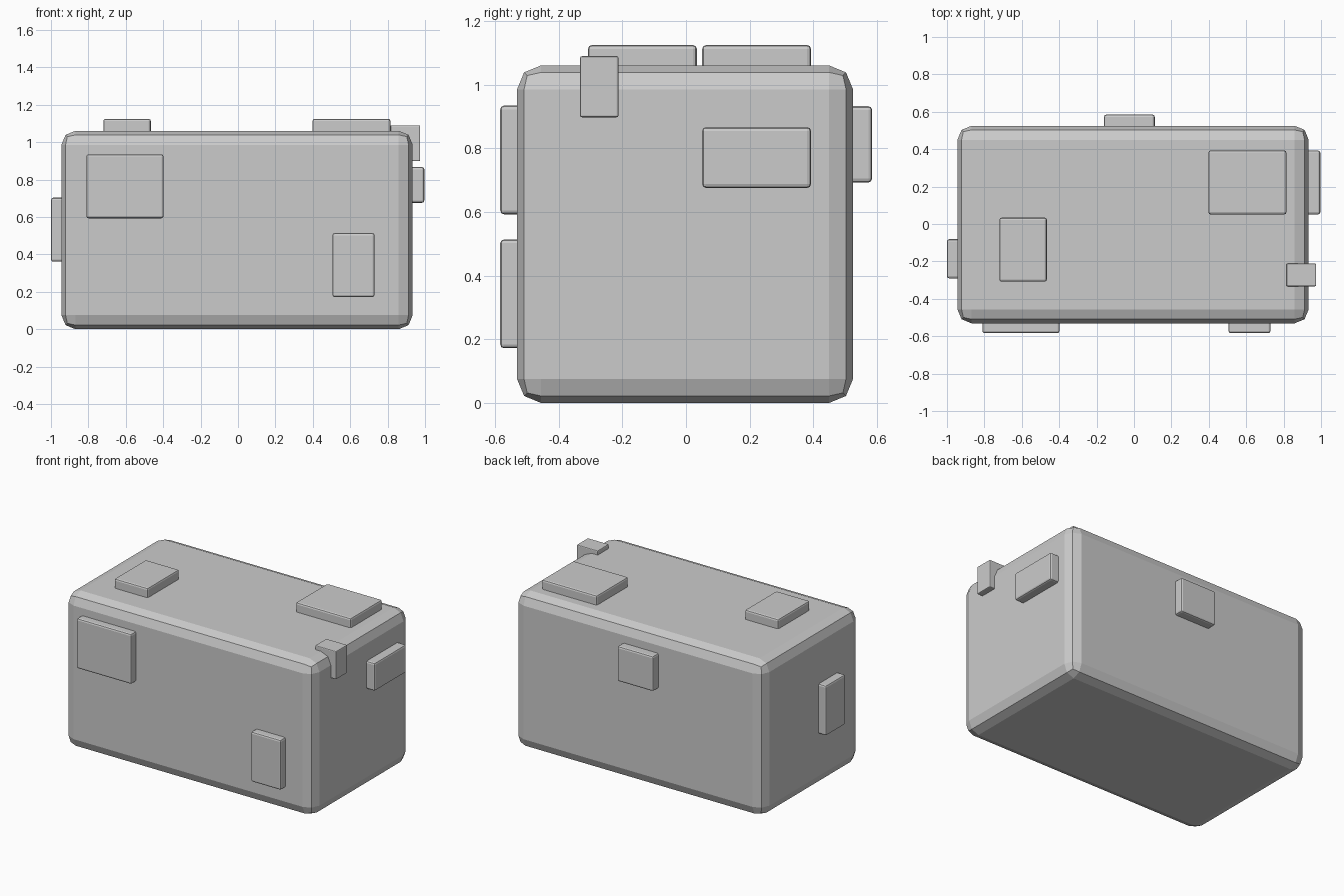
import bpy

if "Cube" in bpy.data.objects:
    bpy.data.objects.remove(bpy.data.objects["Cube"])


def block(name, x, y, z, bevel, segments=2):
    """Bevelled box from its (min, max) range on each axis."""
    lo, hi = zip(x, y, z)
    bpy.ops.mesh.primitive_cube_add(size=1, location=[(a + b) / 2 for a, b in zip(lo, hi)])
    ob = bpy.context.object
    ob.name = name
    ob.scale = [b - a for a, b in zip(lo, hi)]
    bpy.ops.object.transform_apply(location=False, rotation=False, scale=True)
    mod = ob.modifiers.new("Bevel", 'BEVEL')
    mod.width = bevel
    mod.segments = segments
    return ob


# Main body with wide faceted edges
block("body", (-0.944, 0.934), (-0.531, 0.525), (0.0, 1.061), 0.075)

# Raised panels, sunk partly into each side
FRONT, BACK = (-0.584, -0.49), (0.49, 0.585)
LEFT, RIGHT, TOP = (-1.0, -0.90), (0.89, 0.996), (1.02, 1.125)
panels = [
    ("front_panel_large", (-0.811, -0.398), FRONT, (0.593, 0.935)),
    ("front_panel_small", (0.505, 0.730), FRONT, (0.172, 0.514)),
    ("back_panel", (-0.160, 0.111), BACK, (0.693, 0.933)),
    ("left_panel", LEFT, (-0.291, -0.081), (0.361, 0.703)),
    ("right_panel", RIGHT, (0.051, 0.393), (0.676, 0.867)),
    ("top_panel_small", (-0.720, -0.466), (-0.308, 0.034), TOP),
    ("top_panel_large", (0.398, 0.815), (0.051, 0.393), TOP),
]
for name, x, y, z in panels:
    block(name, x, y, z, 0.012)

# Small block straddling the top right edge
block("corner_block", (0.815, 0.974), (-0.333, -0.212), (0.898, 1.090), 0.006)
